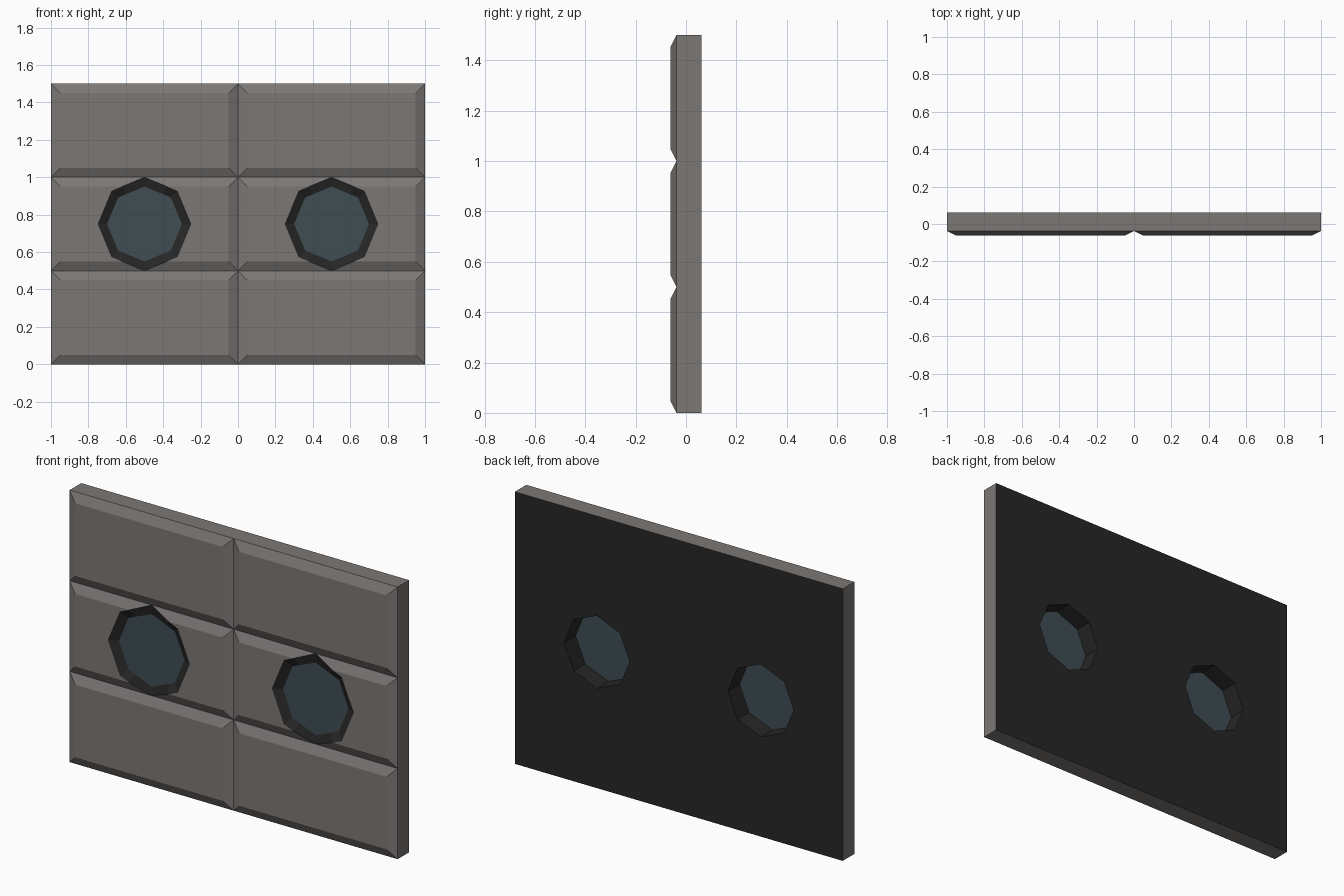
import bpy, bmesh, math
from mathutils import Vector

if "Cube" in bpy.data.objects:
    bpy.data.objects.remove(bpy.data.objects["Cube"])

F, G, B = -0.0625, -0.0375, 0.0625   # block face, groove bottom, back
W, H, BEV = 0.5, 0.25, 0.05          # half block width, height; bevel width
R, r = 0.25, 0.20                    # porthole outer and inner radius
K = R * math.sin(math.pi / 4)
KX = K * BEV / (R - K)               # where the octagon crosses the bevel line


def material(name, rgb):
    m = bpy.data.materials.new(name)
    m.diffuse_color = (*rgb, 1)
    m.use_nodes = True
    m.node_tree.nodes["Principled BSDF"].inputs["Base Color"].default_value = m.diffuse_color
    return m


stone = material("stone", (0.2, 0.185, 0.178))
dark = material("dark_metal", (0.02, 0.02, 0.02))
pane = material("glass", (0.05, 0.075, 0.088))


def face(bm, pts, toward, mat=0):
    """Add a face whose normal points along 'toward'."""
    f = bm.faces.new([bm.verts.new(p) for p in pts])
    f.normal_update()
    if f.normal.dot(Vector(toward)) < 0:
        f.normal_flip()
    f.material_index = mat


def finish(bm, name, mats):
    bmesh.ops.remove_doubles(bm, verts=bm.verts[:], dist=1e-4)
    me = bpy.data.meshes.new(name)
    bm.to_mesh(me)
    bm.free()
    for m in mats:
        me.materials.append(m)
    ob = bpy.data.objects.new(name, me)
    bpy.context.collection.objects.link(ob)


def half_block(bm, cx, cz, s, hole):
    """One half of a bevelled block (s = side), with its piece of back."""
    P = lambda x, z, y: (cx + s * x, y, cz + z)
    w, h = W - BEV, H - BEV
    front, back = (0, -1, 0), (0, 1, 0)
    mid = KX if hole else 0
    # bevels
    for t in (1, -1):
        face(bm, [P(0, t * H, G), P(W, t * H, G), P(w, t * h, F), P(mid, t * h, F)], front)
    face(bm, [P(W, H, G), P(W, -H, G), P(w, -h, F), P(w, h, F)], front)
    # flat front and back
    cut_f, cut_b = [], []
    if hole:
        q = r * math.sin(math.pi / 4)
        cut_f = [(K, -K), (R, 0), (K, K)]
        cut_b = [(0, -r), (q, -q), (r, 0), (q, q), (0, r)]
    face(bm, [P(x, z, F) for x, z in [(w, h), (w, -h), (mid, -h)] + cut_f + [(mid, h)]], front)
    face(bm, [P(x, z, B) for x, z in [(W, H), (W, -H), (0, -H)] + cut_b + [(0, H)]], back, 1)
    # outer edges of the panel
    if cx * s > 0:
        face(bm, [P(W, H, G), P(W, -H, G), P(W, -H, B), P(W, H, B)], (s, 0, 0))
    for t, end in ((1, cz > 1), (-1, cz < 0.5)):
        if end:
            face(bm, [P(0, t * H, G), P(W, t * H, G), P(W, t * H, B), P(0, t * H, B)], (0, 0, t))


# wall panel of six blocks
bm = bmesh.new()
for cx in (-0.5, 0.5):
    for cz in (0.25, 0.75, 1.25):
        for s in (-1, 1):
            half_block(bm, cx, cz, s, cz == 0.75)
finish(bm, "wall_panel", [stone, dark])

# octagon outline that follows the block surface
quarter = [(0, R, G), (KX, H - BEV, F), (K, K, F), (R, 0, F)]
right = quarter + [(x, -z, y) for x, z, y in quarter[-2::-1]]
outline = right + [(-x, z, y) for x, z, y in right[-2:0:-1]]

for side, cx in (("left", -0.5), ("right", 0.5)):
    # porthole frame: sloped rim and straight tube
    bm = bmesh.new()
    for a, b in zip(outline, outline[1:] + outline[:1]):
        at = lambda p, k, y: (cx + p[0] * k, y, 0.75 + p[1] * k)
        k = r / R
        face(bm, [at(a, 1, a[2]), at(b, 1, b[2]), at(b, k, G), at(a, k, G)], (0, -1, 0))
        face(bm, [at(a, k, G), at(b, k, G), at(b, k, B), at(a, k, B)],
             (-a[0] - b[0], 0, -a[1] - b[1]))
    finish(bm, "porthole_frame_" + side, [dark])
    # glass pane
    bm = bmesh.new()
    ring = [i * math.pi / 4 for i in range(8)]
    face(bm, [(cx + r * math.cos(t), G, 0.75 + r * math.sin(t)) for t in ring], (0, -1, 0))
    finish(bm, "porthole_glass_" + side, [pane])
